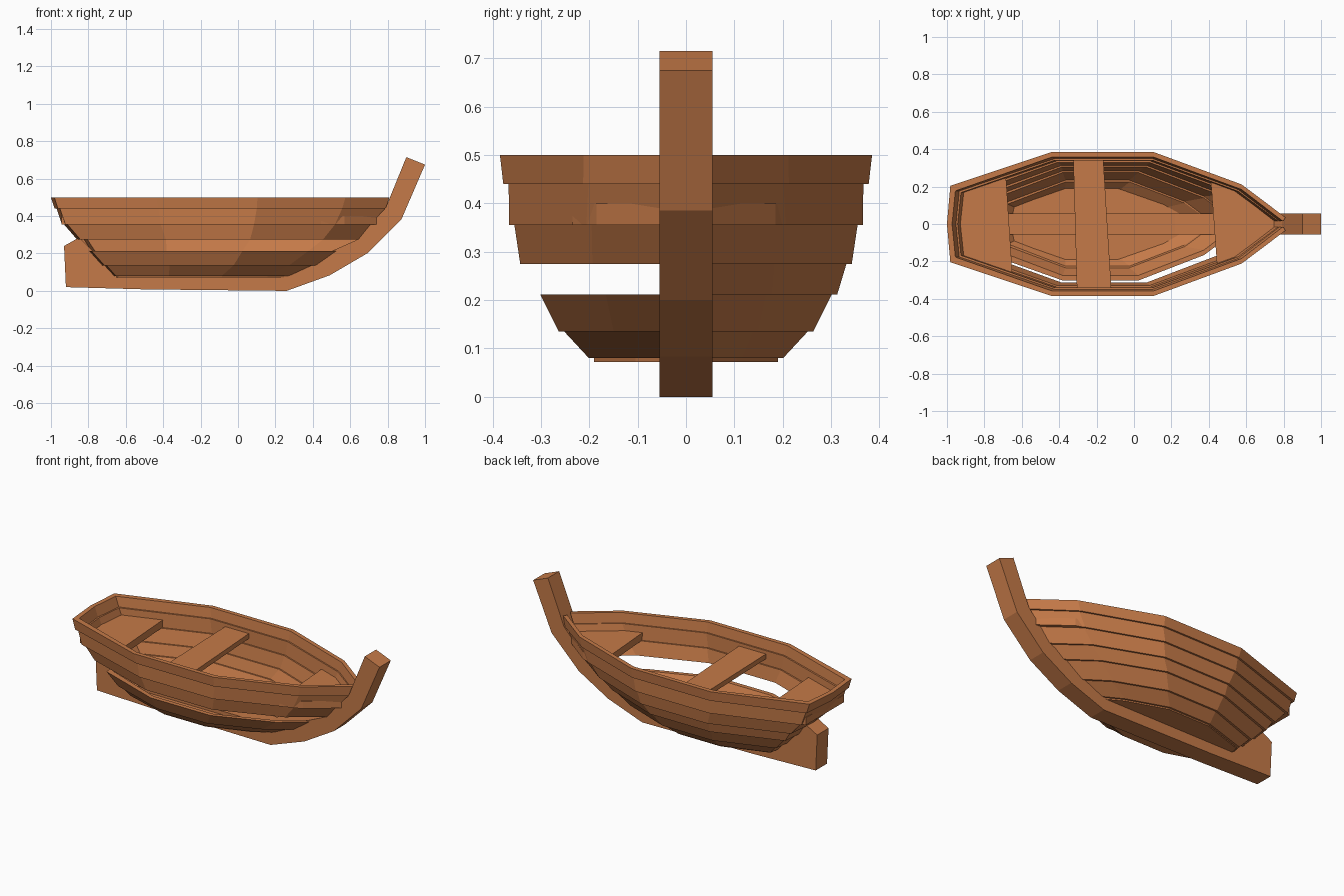
import bpy, bmesh, math

if "Cube" in bpy.data.objects:
    bpy.data.objects.remove(bpy.data.objects["Cube"])

wood = bpy.data.materials.new("warm brown wood")
wood.diffuse_color = (0.56, 0.195, 0.065, 1)
wood.use_nodes = True
wood.node_tree.nodes["Principled BSDF"].inputs["Base Color"].default_value = wood.diffuse_color


def make(name, verts, faces):
    me = bpy.data.meshes.new(name)
    me.from_pydata(verts, [], faces)
    bm = bmesh.new()
    bm.from_mesh(me)
    bmesh.ops.recalc_face_normals(bm, faces=bm.faces)
    bm.to_mesh(me)
    bm.free()
    me.materials.append(wood)
    ob = bpy.data.objects.new(name, me)
    bpy.context.collection.objects.link(ob)
    return ob


def prism(name, pts, place, lo, hi):
    """Extrude a flat outline from lo to hi; place maps (a, b, depth) to xyz."""
    n = len(pts)
    verts = [place(a, b, d) for d in (lo, hi) for a, b in pts]
    faces = [list(range(n)), list(range(n, 2 * n))]
    faces += [[i, (i + 1) % n, n + (i + 1) % n, n + i] for i in range(n)]
    return make(name, verts, faces)


def upright(a, b, d):
    return (a, d, b)


def flat(a, b, d):
    return (a, b, d)


# keel with curved stem post
prism("keel_and_stem", [
    (-0.93, 0.24), (-0.92, 0.02), (-0.5, 0.008), (0.26, 0.0), (0.49, 0.083),
    (0.69, 0.2), (0.875, 0.385), (1.0, 0.675), (0.9, 0.715), (0.79, 0.445),
    (0.63, 0.27), (0.45, 0.19), (0.22, 0.12), (-0.68, 0.12), (-0.85, 0.285)],
    upright, -0.055, 0.055)

# hull levels: height, stern x, bow x, half width
LEVELS = [(0.50, -1.0, 0.81, 0.385), (0.44, -0.97, 0.785, 0.367),
          (0.355, -0.93, 0.735, 0.355), (0.275, -0.85, 0.65, 0.332),
          (0.212, -0.80, 0.55, 0.302), (0.135, -0.72, 0.42, 0.252),
          (0.08, -0.66, 0.28, 0.19)]


def half_ring(level, grow=0.0):
    """Outline from stern centre along the side to the bow."""
    z, xs, xb, w = level
    length = xb - xs
    ring = [(xs - grow, 0), (xs + 0.018 - grow, w * 0.53 + grow)]
    for t, k in ((0.31, 1), (0.61, 1), (0.87, 0.55)):
        ring.append((xs + t * length, w * k + grow))
    ring.append((xb + grow * 0.5, 0.035 + max(grow, -0.02)))
    return [(x, y, z) for x, y in ring]


def strake(name, upper, lower, side):
    """One plank on one side, wrapping half of the stern."""
    loops = [half_ring(upper), half_ring(lower, 0.011),
             half_ring(lower, -0.018), half_ring(upper, -0.027)]
    n = len(loops[0])
    verts = [(x, side * y, z) for loop in loops for x, y, z in loop]
    faces = []
    for j in range(4):
        k = (j + 1) % 4
        faces += [[j * n + i, j * n + i + 1, k * n + i + 1, k * n + i]
                  for i in range(n - 1)]
    faces += [[0, n, 2 * n, 3 * n], [n - 1, 2 * n - 1, 3 * n - 1, 4 * n - 1]]
    make(name, verts, faces)


# overlapping planks; one plank is missing on the front side
for side, word in ((-1, "front"), (1, "back")):
    for i in range(len(LEVELS) - 1):
        if side == -1 and i == 3:
            continue
        strake(f"{word}_plank_{i + 1}", LEVELS[i], LEVELS[i + 1], side)

# hull bottom
edge = [(x, y) for x, y, z in half_ring(LEVELS[-1])]
prism("hull_bottom", edge + [(x, -y) for x, y in edge[:0:-1]], flat, 0.072, 0.098)

# stern seat, middle bench and bow deck
prism("stern_seat", [(-0.945, -0.185), (-0.65, -0.27), (-0.685, 0.26), (-0.945, 0.185)],
      flat, 0.355, 0.40)
prism("middle_bench", [(-0.305, -0.36), (-0.12, -0.365), (-0.165, 0.36), (-0.325, 0.36)],
      flat, 0.39, 0.42)
prism("bow_deck", [(0.445, -0.235), (0.57, -0.185), (0.76, -0.04), (0.76, 0.04),
                   (0.57, 0.185), (0.41, 0.24)], flat, 0.355, 0.40)
